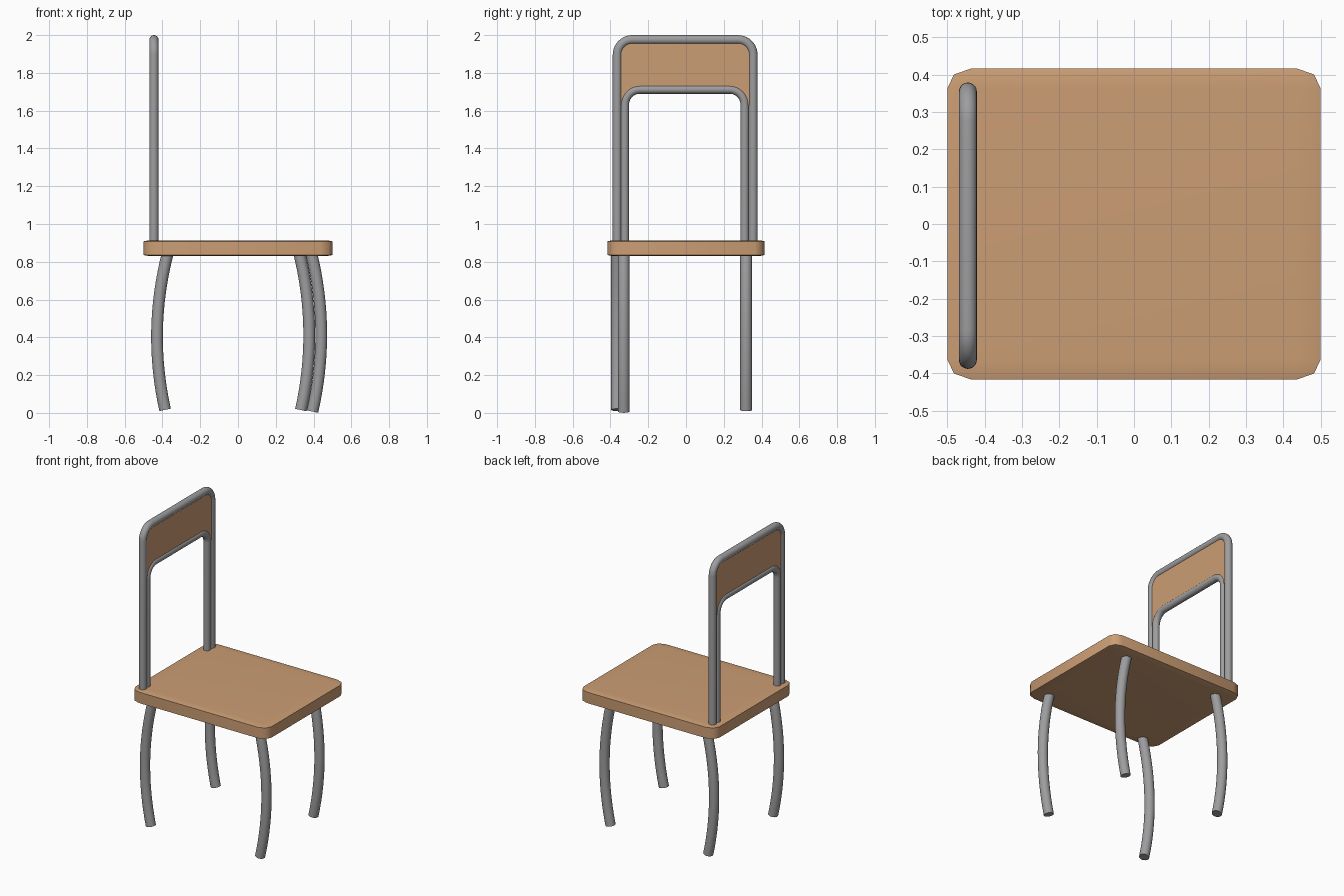
import bpy, bmesh, math
from mathutils import Vector

if "Cube" in bpy.data.objects:
    bpy.data.objects.remove(bpy.data.objects["Cube"])


def material(name, rgb):
    m = bpy.data.materials.new(name)
    m.diffuse_color = (*rgb, 1)
    m.use_nodes = True
    m.node_tree.nodes["Principled BSDF"].inputs["Base Color"].default_value = m.diffuse_color
    return m


WOOD = material("tan wood", (0.60, 0.34, 0.175))
METAL = material("grey metal", (0.34, 0.34, 0.35))


def finish(bm, name, mat, angle=40):
    bmesh.ops.recalc_face_normals(bm, faces=bm.faces)
    me = bpy.data.meshes.new(name)
    bm.to_mesh(me)
    bm.free()
    me.materials.append(mat)
    ob = bpy.data.objects.new(name, me)
    bpy.context.collection.objects.link(ob)
    bpy.ops.object.select_all(action='DESELECT')
    ob.select_set(True)
    bpy.context.view_layer.objects.active = ob
    bpy.ops.object.shade_smooth_by_angle(angle=math.radians(angle))
    return ob


def tube(name, path, normal, radius, sides=20):
    """Sweep a round section along a flat path whose plane has the given normal."""
    bm = bmesh.new()
    n = Vector(normal)
    rings = []
    for i, p in enumerate(path):
        t = (path[min(i + 1, len(path) - 1)] - path[max(i - 1, 0)]).normalized()
        s = t.cross(n).normalized()
        rings.append([bm.verts.new(p + radius * (math.cos(a) * s + math.sin(a) * n))
                      for a in (2 * math.pi * k / sides for k in range(sides))])
    for a, b in zip(rings, rings[1:]):
        for k in range(sides):
            j = (k + 1) % sides
            bm.faces.new((a[k], a[j], b[j], b[k]))
    bm.faces.new(rings[0])
    bm.faces.new(rings[-1])
    return finish(bm, name, METAL)


def arch(y0, y1, z0, z1, r, x=-0.445, steps=10):
    """Upside-down U path with rounded corners."""
    pts = [Vector((x, y0, z0))]
    for cy, start in ((y0 + r, math.pi), (y1 - r, math.pi / 2)):
        for k in range(steps + 1):
            a = start - math.pi / 2 * k / steps
            pts.append(Vector((x, cy + r * math.cos(a), z1 - r + r * math.sin(a))))
    pts.append(Vector((x, y1, z0)))
    return pts


# seat: unit cube, bevelled, then scaled
bm = bmesh.new()
bmesh.ops.create_cube(bm, size=1)
bmesh.ops.bevel(bm, geom=bm.edges[:], offset=0.0625, segments=2, profile=0.5,
                affect='EDGES')
bmesh.ops.scale(bm, vec=(1.0, 0.832, 0.083), verts=bm.verts)
bmesh.ops.translate(bm, vec=(0, 0, 0.872), verts=bm.verts)
finish(bm, "seat", WOOD, 50)

# bowed legs: bottom x, top x, bulge, y, bottom z
LEGS = {
    "front_right_leg": (0.394, 0.387, 0.05, -0.330, 0.007),
    "back_right_leg": (0.333, 0.323, 0.049, 0.318, 0.015),
    "front_left_leg": (-0.386, -0.371, -0.05, -0.365, 0.016),
    "back_left_leg": (-0.386, -0.371, -0.05, 0.317, 0.016),
}
for name, (xb, xt, bulge, y, zb) in LEGS.items():
    path = []
    for k in range(17):
        t = k / 16
        path.append(Vector((xb + (xt - xb) * t + bulge * 4 * t * (1 - t), y,
                            zb + (0.85 - zb) * t)))
    tube(name, path, (0, 1, 0), 0.031)

# backrest frame: outer and inner arches
outer = arch(-0.364, 0.355, 0.88, 1.976, 0.08)
inner = arch(-0.324, 0.311, 0.88, 1.712, 0.08)
tube("outer_back_frame", outer, (1, 0, 0), 0.024)
tube("inner_back_frame", inner, (1, 0, 0), 0.0225)

# backrest panel filling the space between the arches
bm = bmesh.new()
top = arch(-0.364, 0.355, 1.64, 1.976, 0.08)
low = arch(-0.324, 0.311, 1.62, 1.712, 0.08)
half = len(top)
a = [bm.verts.new(p + Vector((0.014, 0, 0))) for p in top + low]
b = [bm.verts.new(p - Vector((0.014, 0, 0))) for p in top + low]
for i in range(half - 1):
    j = i + 1
    for v in (a, b):
        bm.faces.new((v[i], v[j], v[half + j], v[half + i]))
    bm.faces.new((a[i], a[j], b[j], b[i]))
    bm.faces.new((a[half + i], a[half + j], b[half + j], b[half + i]))
for i in (0, half - 1):
    bm.faces.new((a[i], b[i], b[half + i], a[half + i]))
finish(bm, "back_panel", WOOD, 30)
